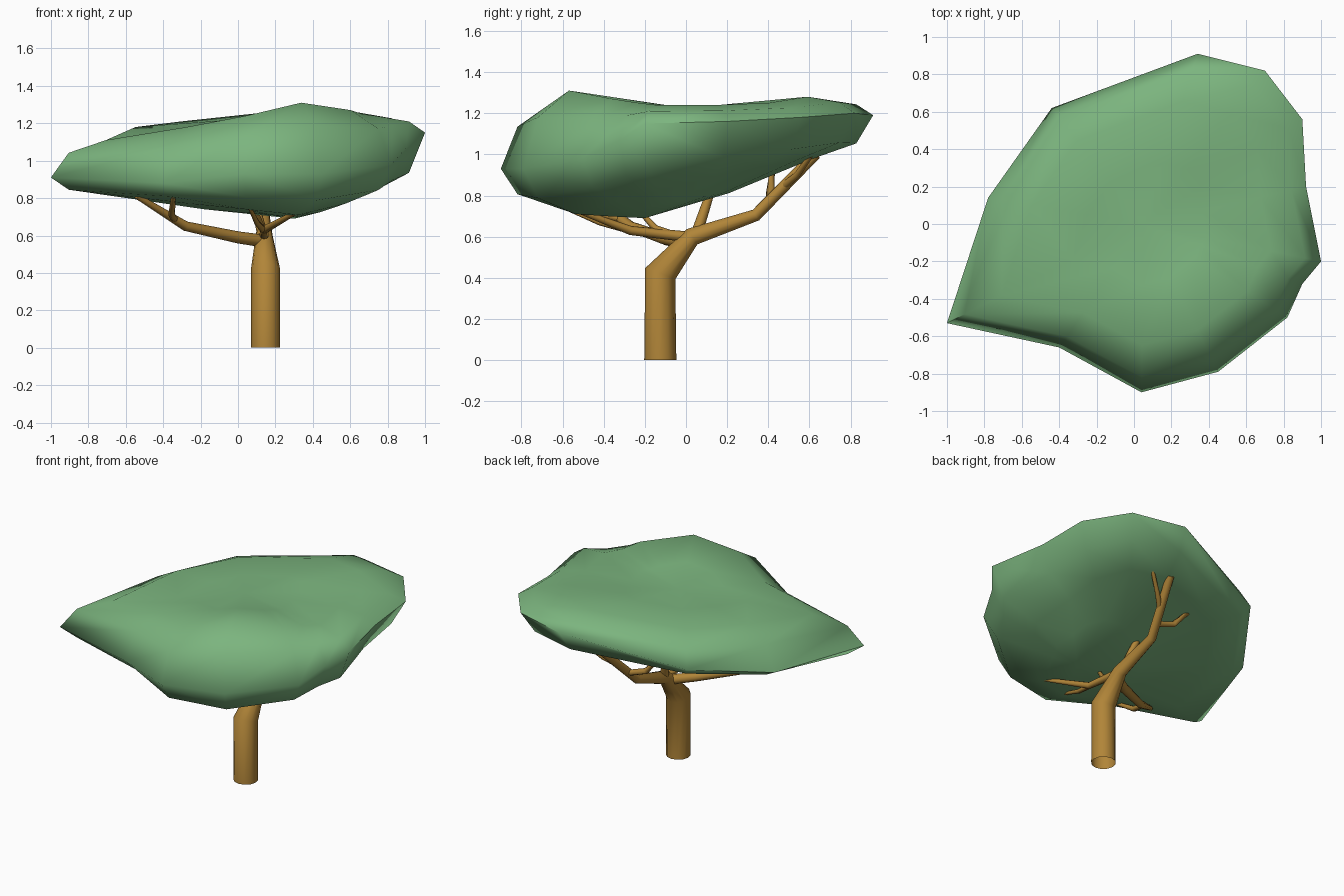
import bpy, bmesh, math
from mathutils import Vector

if "Cube" in bpy.data.objects:
    bpy.data.objects.remove(bpy.data.objects["Cube"])


def material(name, rgb):
    m = bpy.data.materials.new(name)
    m.diffuse_color = (*rgb, 1)
    m.use_nodes = True
    m.node_tree.nodes["Principled BSDF"].inputs["Base Color"].default_value = m.diffuse_color
    return m


GREEN = material("leaf green", (0.20, 0.46, 0.21))
BROWN = material("bark brown", (0.44, 0.235, 0.04))


def finish(bm, name, mat, angle):
    bmesh.ops.recalc_face_normals(bm, faces=bm.faces)
    me = bpy.data.meshes.new(name)
    bm.to_mesh(me)
    bm.free()
    ob = bpy.data.objects.new(name, me)
    bpy.context.collection.objects.link(ob)
    me.materials.append(mat)
    bpy.ops.object.select_all(action='DESELECT')
    ob.select_set(True)
    bpy.context.view_layer.objects.active = ob
    bpy.ops.object.shade_smooth_by_angle(angle=math.radians(angle))
    return ob


def bridge(bm, a, b):
    n = len(a)
    for i in range(n):
        j = (i + 1) % n
        bm.faces.new((a[i], a[j], b[j], b[i]))


def limb(name, path, sides=8):
    """Tapered tube through (x, y, z, radius) points, open at its root."""
    bm = bmesh.new()
    pts = [Vector(p[:3]) for p in path]
    rings = []
    for i, p in enumerate(pts):
        t = Vector()
        if i > 0:
            t += (p - pts[i - 1]).normalized()
        if i < len(pts) - 1:
            t += (pts[i + 1] - p).normalized()
        if i == 0 and name == "trunk":
            t = Vector((0, 0, 1))
        t.normalize()
        ref = Vector((1, 0, 0)) if abs(t.x) < 0.7 else Vector((0, 1, 0))
        v = t.cross(ref).normalized()
        u = v.cross(t)
        rings.append([bm.verts.new(p + path[i][3] * (u * math.cos(k * math.tau / sides)
                                                     + v * math.sin(k * math.tau / sides)))
                      for k in range(sides)])
    for a, b in zip(rings, rings[1:]):
        bridge(bm, a, b)
    bm.faces.new(rings[-1])
    return finish(bm, name, BROWN, 50)


# Trunk running on into the long back branch
limb("trunk", [(.147, -.125, 0, .078), (.147, -.125, .42, .078), (.14, .03, .60, .045),
               (.14, .34, .705, .030), (.23, .63, 1.0, .026)], 12)

# Side branches and twigs
limb("left_branch", [(.14, -.0, .57, .034), (.0, -.10, .59, .032),
                     (-.28, -.27, .65, .026), (-.54, -.48, .81, .015)])
limb("left_twig", [(-.34, -.33, .69, .018), (-.355, -.42, .71, .018), (-.345, -.57, .81, .012)])
limb("front_branch", [(.14, .0, .60, .026), (.14, -.27, .63, .022), (.33, -.55, .735, .011)])
limb("front_twig", [(.14, -.25, .625, .018), (.10, -.42, .67, .015), (.06, -.62, .755, .010)])
limb("inner_twig", [(.14, -.04, .60, .02), (.13, -.15, .64, .017), (.10, -.22, .72, .012)])
limb("middle_branch", [(.13, .05, .61, .028), (.10, .09, .73, .024), (.06, .13, .85, .019)])
limb("back_twig_left", [(.16, .41, .77, .02), (.02, .41, .82, .020), (-.09, .42, .94, .015)])
limb("back_twig_right", [(.18, .47, .84, .02), (.26, .54, .90, .016), (.36, .61, 1.0, .012)])

# Canopy: rim x, y, z, then upper and lower surface heights toward the middle
RIM = [(-1.0, -.53, .91, 1.11, .81), (-.40, -.66, .88, 1.18, .77), (.04, -.90, .93, 1.24, .74),
       (.45, -.79, .93, 1.31, .71), (.82, -.50, .98, 1.27, .77), (.90, -.32, 1.07, 1.25, .80),
       (1.0, -.20, 1.15, 1.24, .82), (.92, .20, 1.16, 1.24, .89), (.90, .56, 1.18, 1.25, .94),
       (.70, .82, 1.20, 1.28, .98), (.34, .91, 1.19, 1.27, .98), (-.44, .62, 1.03, 1.21, .94),
       (-.78, .14, .92, 1.18, .86)]
CX, CY = .05, 0
bm = bmesh.new()


def ring(scale, height, dx=0, dy=0):
    return [bm.verts.new((CX + (p[0] - CX) * scale + dx, CY + (p[1] - CY) * scale + dy, height(p)))
            for p in RIM]


rim = ring(1, lambda p: p[2])
# Column, ring scale, weight of outer height, middle offset and height, bulge at the edge
for col, scale, w, mx, my, mz, bulge in ((3, .72, .5, 0, 0, 1.225, .66),
                                         (4, .68, .42, .25, -.20, .69, .65)):
    rings = [rim,
             ring(.91, lambda p: p[2] + bulge * (p[col] - p[2])),
             ring(scale, lambda p: p[col]),
             ring(scale * .5, lambda p: w * p[col] + (1 - w) * mz, mx / 2, my / 2)]
    for a, b in zip(rings, rings[1:]):
        bridge(bm, a, b)
    mid = bm.verts.new((CX + mx, CY + my, mz))
    for i in range(len(RIM)):
        bm.faces.new((rings[-1][i], rings[-1][(i + 1) % len(RIM)], mid))
finish(bm, "canopy", GREEN, 75)
